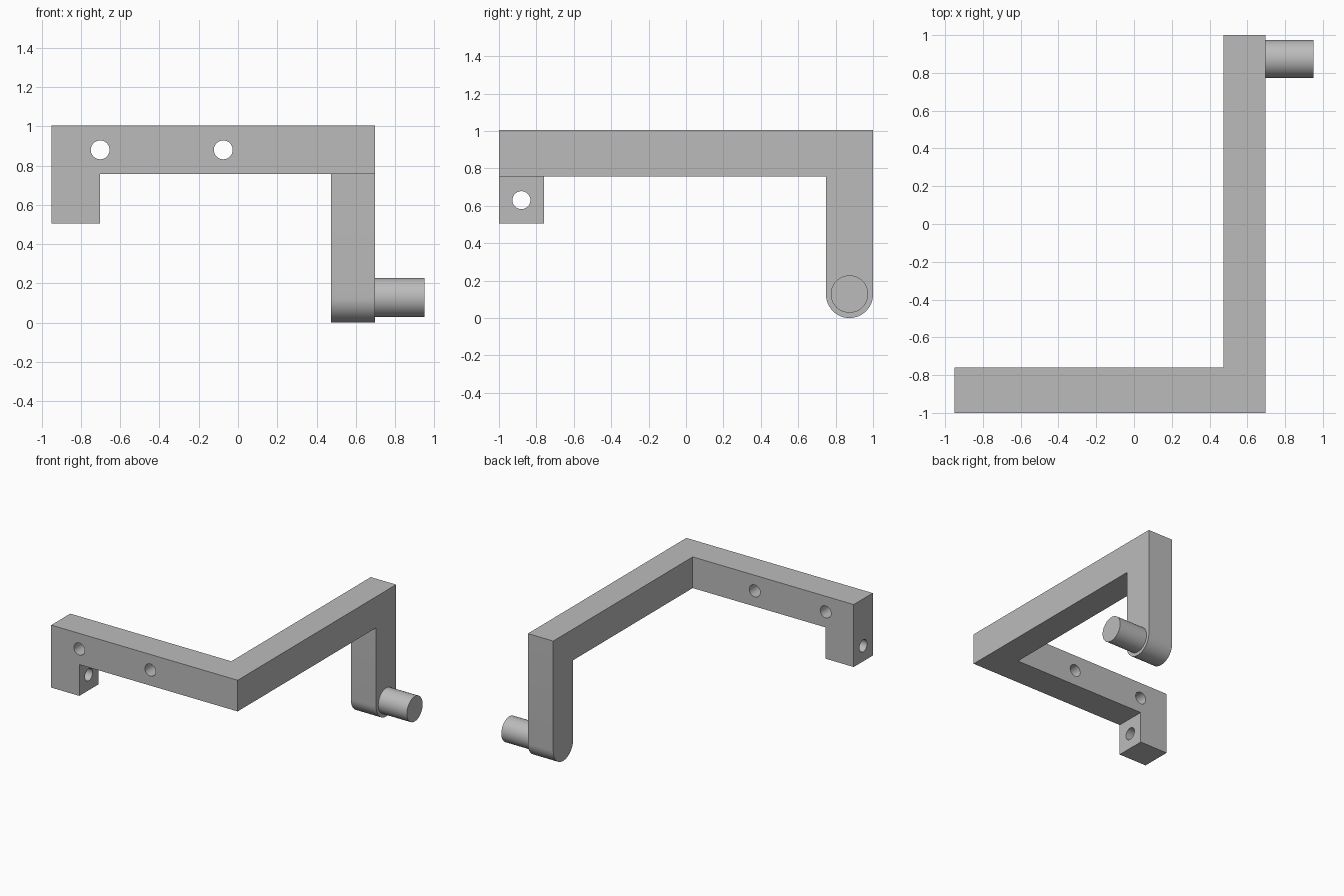
import bpy, bmesh, math
from mathutils import Matrix, Vector

cube = bpy.data.objects.get("Cube")
if cube:
    bpy.data.objects.remove(cube, do_unlink=True)

grey = bpy.data.materials.new("plain grey")
grey.use_nodes = True
colour = (0.5, 0.5, 0.5, 1)
grey.diffuse_color = colour
grey.node_tree.nodes["Principled BSDF"].inputs["Base Color"].default_value = colour

LEFT, INNER, OUTER, PEG_END = -0.95, 0.473, 0.697, 0.95
TOP, UNDER, TAB_LOW = 1.005, 0.756, 0.506
BAR_BACK, LEG_Y, LEG_R = -0.76, 0.874, 0.126


def add_object(name, bm):
    bmesh.ops.recalc_face_normals(bm, faces=bm.faces[:])
    mesh = bpy.data.meshes.new(name)
    bm.to_mesh(mesh)
    bm.free()
    mesh.materials.append(grey)
    obj = bpy.data.objects.new(name, mesh)
    bpy.context.collection.objects.link(obj)
    return obj


def extrude_profile(name, points, offset):
    bm = bmesh.new()
    face = bm.faces.new([bm.verts.new(p) for p in points])
    moved = bmesh.ops.extrude_face_region(bm, geom=[face])["geom"]
    verts = [v for v in moved if isinstance(v, bmesh.types.BMVert)]
    bmesh.ops.translate(bm, verts=verts, vec=offset)
    return add_object(name, bm)


def cylinder(name, centre, radius, length, axis):
    bm = bmesh.new()
    turn = Vector((0, 0, 1)).rotation_difference(Vector(axis)).to_matrix().to_4x4()
    bmesh.ops.create_cone(bm, cap_ends=True, segments=48, radius1=radius,
                          radius2=radius, depth=length,
                          matrix=Matrix.Translation(centre) @ turn)
    return add_object(name, bm)


def smooth(obj):
    bpy.ops.object.select_all(action="DESELECT")
    obj.select_set(True)
    bpy.context.view_layer.objects.active = obj
    bpy.ops.object.shade_smooth_by_angle(angle=math.radians(30))


def combine(target, tool, operation):
    mod = target.modifiers.new(operation.lower(), "BOOLEAN")
    mod.operation, mod.object, mod.solver = operation, tool, "EXACT"
    bpy.context.view_layer.objects.active = target
    bpy.ops.object.modifier_apply(modifier=mod.name)
    bpy.data.objects.remove(tool, do_unlink=True)


# Side arm with a hanging, round-ended leg
leg_end = []
for i in range(25):
    a = math.pi * i / 24
    leg_end.append((INNER, LEG_Y - LEG_R * math.cos(a), LEG_R - LEG_R * math.sin(a)))
profile = [(INNER, -1, TOP), (INNER, -1, UNDER),
           (INNER, LEG_Y - LEG_R, UNDER), *leg_end, (INNER, 1, TOP)]
bracket = extrude_profile("bracket", profile, (OUTER - INNER, 0, 0))

# Front bar with its short downward tab, joined at the corner
tab_right = -0.702
outline = [(LEFT, TOP), (LEFT, TAB_LOW), (tab_right, TAB_LOW),
           (tab_right, UNDER), (OUTER, UNDER), (OUTER, TOP)]
front_bar = extrude_profile("front_bar", [(x, -1, z) for x, z in outline],
                            (0, BAR_BACK + 1, 0))
combine(bracket, front_bar, "UNION")

# Screw holes through the bar and the tab
mid_y = (BAR_BACK - 1) / 2
holes = [((-0.702, mid_y, 0.88), (0, 1, 0)),
         ((-0.075, mid_y, 0.88), (0, 1, 0)),
         (((LEFT + tab_right) / 2, mid_y, 0.63), (1, 0, 0))]
for centre, axis in holes:
    combine(bracket, cylinder("hole_cutter", centre, 0.048, 0.4, axis), "DIFFERENCE")
smooth(bracket)

# Round peg on the outer face of the leg
peg = cylinder("peg", ((OUTER + PEG_END) / 2, LEG_Y, 0.128), 0.1,
               PEG_END - OUTER, (1, 0, 0))
smooth(peg)
